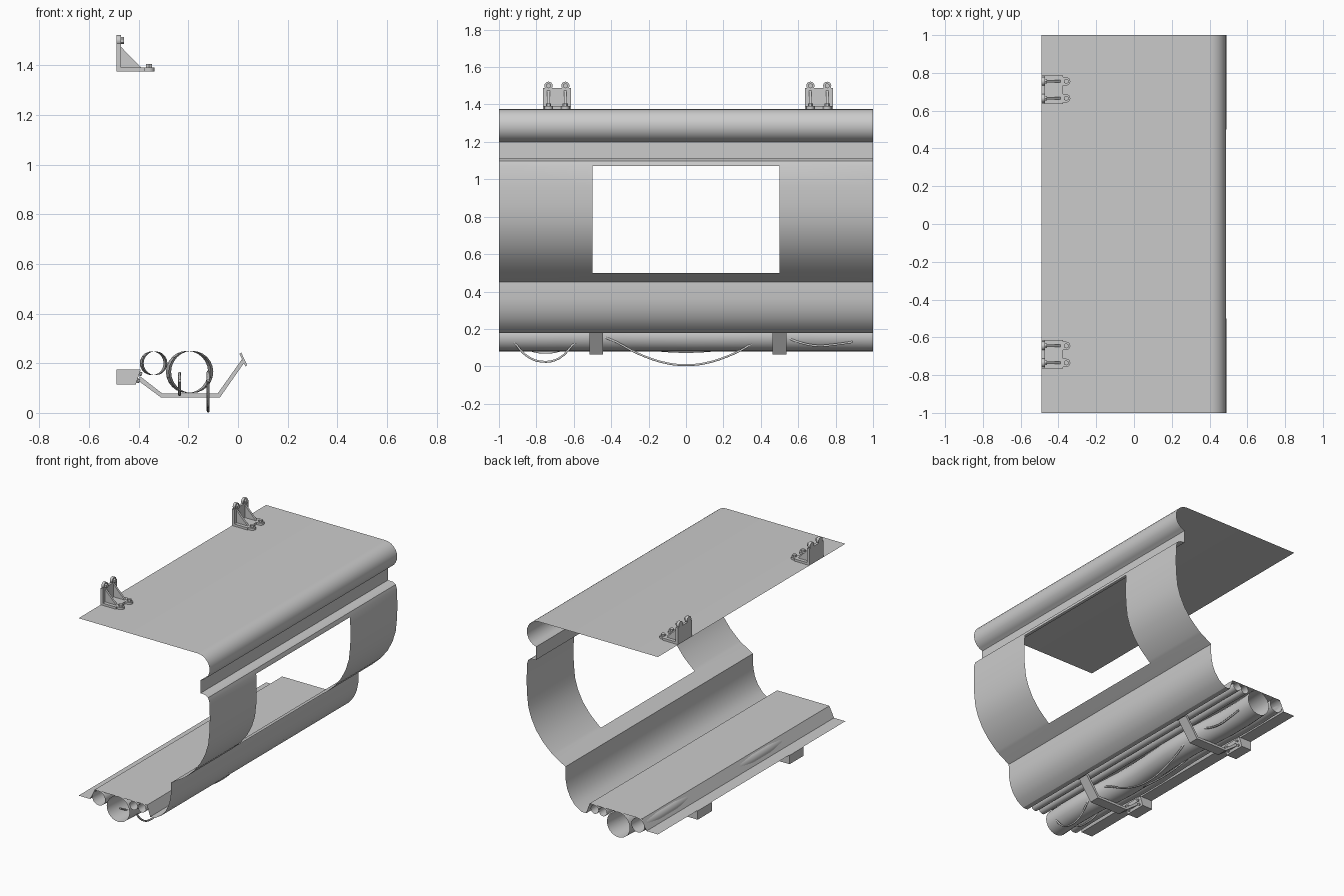
import bpy, bmesh, math
from mathutils import Vector

if "Cube" in bpy.data.objects:
    bpy.data.objects.remove(bpy.data.objects["Cube"])


def finish(name, bm, smooth=True):
    bmesh.ops.remove_doubles(bm, verts=bm.verts, dist=0.0001)
    bmesh.ops.recalc_face_normals(bm, faces=bm.faces)
    me = bpy.data.meshes.new(name)
    bm.to_mesh(me)
    bm.free()
    ob = bpy.data.objects.new(name, me)
    bpy.context.collection.objects.link(ob)
    if smooth:
        bpy.ops.object.select_all(action='DESELECT')
        ob.select_set(True)
        bpy.context.view_layer.objects.active = ob
        bpy.ops.object.shade_smooth_by_angle(angle=math.radians(35))
    return ob


def sheet(name, profile, ys, skip=lambda i, j: False):
    """Extrude an open x-z profile along y as a thin skin."""
    bm = bmesh.new()
    grid = [[bm.verts.new((x, y, z)) for y in ys] for x, z in profile]
    for i in range(len(profile) - 1):
        for j in range(len(ys) - 1):
            if not skip(i, j):
                bm.faces.new((grid[i][j], grid[i][j + 1], grid[i + 1][j + 1], grid[i + 1][j]))
    bmesh.ops.delete(bm, geom=[v for v in bm.verts if not v.link_faces], context='VERTS')
    return finish(name, bm)


def prism(bm, outline, y0, y1):
    """Closed x-z outline made solid between y0 and y1."""
    a = [bm.verts.new((x, y0, z)) for x, z in outline]
    b = [bm.verts.new((x, y1, z)) for x, z in outline]
    n = len(a)
    bm.faces.new(a)
    bm.faces.new(b[::-1])
    for i in range(n):
        bm.faces.new((a[i], b[i], b[(i + 1) % n], a[(i + 1) % n]))


def box(bm, x0, x1, y0, y1, z0, z1):
    prism(bm, [(x0, z0), (x1, z0), (x1, z1), (x0, z1)], y0, y1)


def disc(bm, centre, r, h, axis, n):
    """Cylinder whose length follows the given axis."""
    q = Vector(axis).to_track_quat('Z', 'Y').to_matrix().to_4x4()
    q.translation = Vector(centre)
    bmesh.ops.create_cone(bm, cap_ends=True, segments=n, radius1=r, radius2=r, depth=h, matrix=q)


def pipe(name, x, z, r, wobble=0.0, n=20):
    """Open-ended pipe along y, wandering slightly sideways."""
    bm = bmesh.new()
    rings = []
    for k in range(13):
        y = -1 + k / 6
        dx = wobble * math.sin(k * math.pi / 3)
        rings.append([bm.verts.new((x + dx + r * math.cos(t), y, z + r * math.sin(t)))
                      for t in (2 * math.pi * i / n for i in range(n))])
    for a, b in zip(rings, rings[1:]):
        for i in range(n):
            bm.faces.new((a[i], a[(i + 1) % n], b[(i + 1) % n], b[i]))
    return finish(name, bm)


def cable(name, x, pts, r):
    cu = bpy.data.curves.new(name, 'CURVE')
    cu.dimensions = '3D'
    cu.bevel_depth = r
    cu.bevel_resolution = 1
    cu.resolution_u = 4
    cu.use_fill_caps = True
    sp = cu.splines.new('BEZIER')
    sp.bezier_points.add(len(pts) - 1)
    for bp, (y, z) in zip(sp.bezier_points, pts):
        bp.co = (x, y, z)
        bp.handle_left_type = bp.handle_right_type = 'AUTO'
    ob = bpy.data.objects.new(name, cu)
    bpy.context.collection.objects.link(ob)


# Outer skin: roof, rounded edge, recess, window wall, lower skirt
roll = [(0.40 + 0.088 * math.cos(t), 1.2875 + 0.088 * math.sin(t))
        for t in (math.radians(90 - 15 * k) for k in range(12))]
wall = [(0.42, 1.20), (0.42, 1.112), (0.455, 1.11), (0.477, 1.097), (0.486, 1.07),
        (0.49, 0.96), (0.487, 0.87), (0.477, 0.78), (0.455, 0.71), (0.42, 0.64),
        (0.37, 0.575), (0.30, 0.51), (0.285, 0.50), (0.20, 0.45), (0.198, 0.36),
        (0.187, 0.305), (0.165, 0.255), (0.13, 0.21), (0.08, 0.178)]
prof = [(-0.49, 1.375)] + roll + wall
top = prof.index((0.486, 1.07))
low = prof.index((0.285, 0.50))
sheet("body_shell", prof, [-1, -0.5, 0.5, 1], lambda i, j: j == 1 and top <= i < low)

# Raised floor
sheet("floor_panel", [(-0.49, 0.178), (-0.405, 0.178), (-0.37, 0.25), (0.02, 0.25),
                      (0.045, 0.178), (0.08, 0.178)], [-1, 1])

# Underfloor pipes
pipe("main_pipe", -0.195, 0.165, 0.085, 0.012, 24)
pipe("side_pipe", -0.34, 0.20, 0.048, 0.009)
for i, x in enumerate((-0.08, -0.017)):
    pipe(f"small_pipe_{i + 1}", x, 0.22, 0.029, 0, 16)

# Hanging cables
cable("outer_cable", -0.12, [(-0.92, 0.13), (-0.85, 0.055), (-0.77, 0.025), (-0.68, 0.042),
                             (-0.58, 0.135), (-0.5, 0.165), (-0.42, 0.15), (-0.25, 0.065),
                             (-0.1, 0.016), (0, 0.007), (0.1, 0.016), (0.25, 0.065),
                             (0.42, 0.15), (0.5, 0.165), (0.6, 0.13), (0.7, 0.11),
                             (0.8, 0.117), (0.89, 0.13)], 0.006)
cable("inner_cable", -0.235, [(-0.92, 0.13), (-0.83, 0.085), (-0.75, 0.073), (-0.67, 0.085),
                              (-0.5, 0.16), (-0.25, 0.1), (0, 0.077), (0.25, 0.1), (0.5, 0.16),
                              (0.7, 0.125), (0.89, 0.13)], 0.006)

# Support straps with mounting boxes
for name, y in (("front", -0.48), ("rear", 0.5)):
    bm = bmesh.new()
    prism(bm, [(-0.405, 0.132), (-0.31, 0.062), (-0.073, 0.062), (0.027, 0.205), (0.015, 0.215),
               (-0.082, 0.078), (-0.305, 0.078), (-0.395, 0.148)], y - 0.037, y + 0.037)
    prism(bm, [(0.03, 0.187), (0.037, 0.192), (0.013, 0.243), (0.006, 0.238)], y - 0.037, y + 0.037)
    finish(name + "_strap", bm, False)
    bm = bmesh.new()
    prism(bm, [(-0.49, 0.115), (-0.412, 0.115), (-0.392, 0.175), (-0.49, 0.175)], y - 0.075, y + 0.075)
    finish(name + "_mount_box", bm, False)
    bm = bmesh.new()
    for dy in (-0.05, 0.05):
        for z in (0.13, 0.158):
            disc(bm, (-0.40 + (z - 0.145) / 3, y + dy, z), 0.008, 0.018, (1, 0, -0.33), 8)
    finish(name + "_mount_screws", bm)

# Roof angle brackets: two plates, gussets, rounded lugs and nuts
for name, y in (("front", -0.69), ("rear", 0.71)):
    bm = bmesh.new()
    box(bm, -0.49, -0.375, y - 0.075, y + 0.075, 1.376, 1.391)
    box(bm, -0.49, -0.472, y - 0.075, y + 0.075, 1.391, 1.488)
    for s in (-0.045, 0.045):
        prism(bm, [(-0.472, 1.391), (-0.39, 1.391), (-0.472, 1.475)], y + s - 0.007, y + s + 0.007)
        box(bm, -0.376, -0.359, y + s - 0.022, y + s + 0.022, 1.376, 1.391)
        disc(bm, (-0.359, y + s, 1.3835), 0.022, 0.0148, (0, 0, 1), 16)
        disc(bm, (-0.481, y + s, 1.500), 0.022, 0.0178, (1, 0, 0), 16)
        disc(bm, (-0.359, y + s, 1.398), 0.014, 0.014, (0, 0, 1), 6)
        disc(bm, (-0.467, y + s, 1.500), 0.014, 0.014, (1, 0, 0), 6)
    finish(name + "_roof_bracket", bm)
